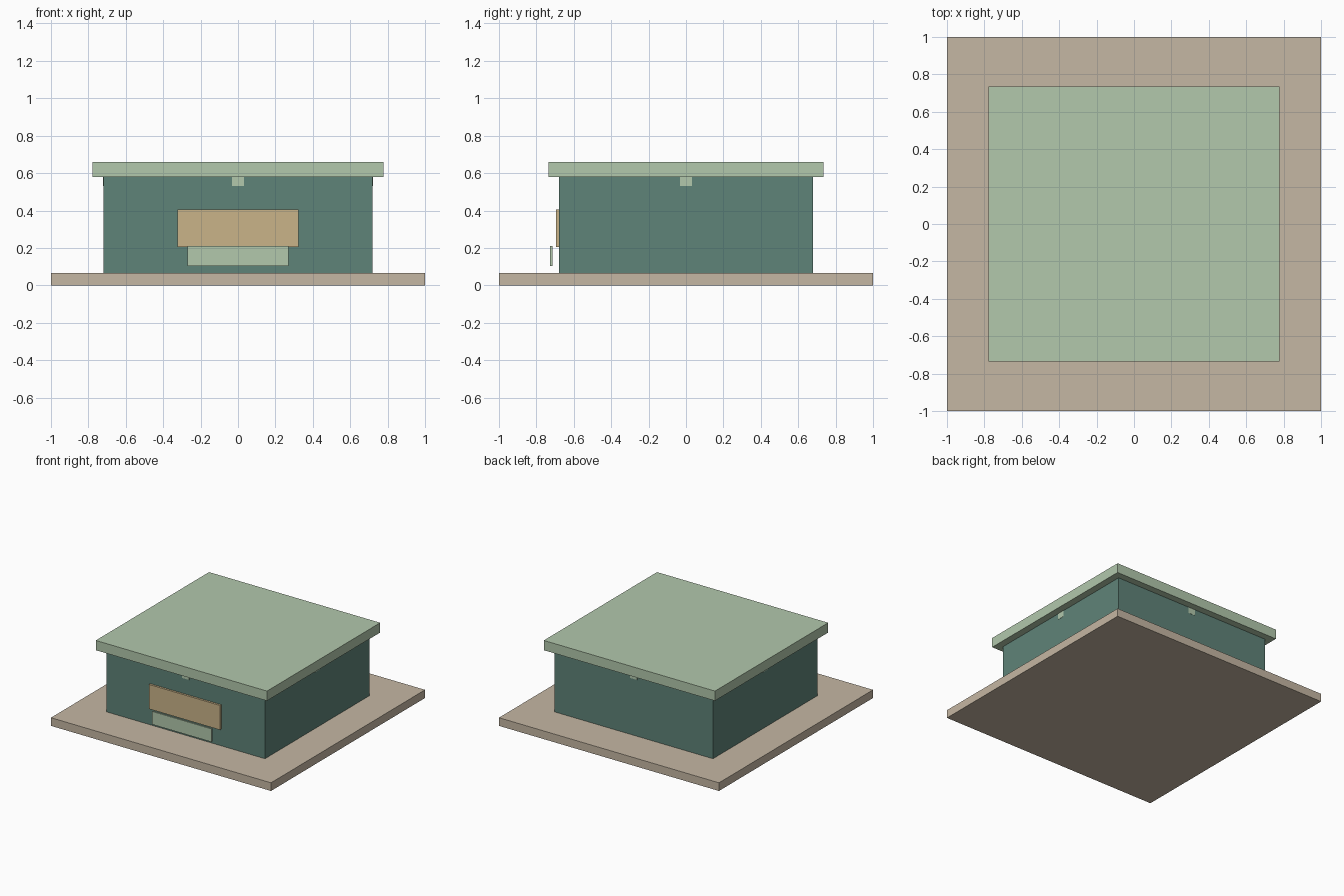
import bpy

cube = bpy.data.objects.get("Cube")
if cube:
    bpy.data.objects.remove(cube, do_unlink=True)


def make_material(name, rgb):
    """Flat material from 8-bit display values, stored as linear."""
    lin = [((c / 255 + 0.055) / 1.055) ** 2.4 for c in rgb]
    mat = bpy.data.materials.new(name)
    mat.use_nodes = True
    mat.diffuse_color = (*lin, 1)
    mat.node_tree.nodes["Principled BSDF"].inputs["Base Color"].default_value = (*lin, 1)
    return mat


def box(name, x, y, z, mat):
    """Box spanning the given (min, max) ranges."""
    spans = (x, y, z)
    bpy.ops.mesh.primitive_cube_add(size=1, location=[(a + b) / 2 for a, b in spans])
    obj = bpy.context.object
    obj.name = name
    obj.scale = [b - a for a, b in spans]
    bpy.ops.object.transform_apply(location=False, rotation=False, scale=True)
    obj.data.materials.append(mat)
    return obj


def both(half):
    return (-half, half)


sand = make_material("sand", (197, 183, 163))
teal = make_material("teal", (95, 131, 120))
sage = make_material("sage", (178, 200, 172))
wood = make_material("light wood", (202, 180, 137))

# Ground slab, building body and overhanging roof
box("base_slab", both(1.0), both(1.0), (0, 0.067), sand)
box("walls", both(0.72), both(0.678), (0.067, 0.58), teal)
box("roof", both(0.778), both(0.735), (0.58, 0.66), sage)

# Crossed roof beams whose ends show just at the wall surfaces
box("beam_across", both(0.722), both(0.032), (0.53, 0.58), sage)
box("beam_along", both(0.032), both(0.679), (0.53, 0.58), sage)

# Front serving hatch and the panel hung in front of it
box("hatch_board", both(0.323), (-0.695, -0.678), (0.204, 0.405), wood)
box("hanging_panel", both(0.27), (-0.728, -0.714), (0.103, 0.21), sage)
